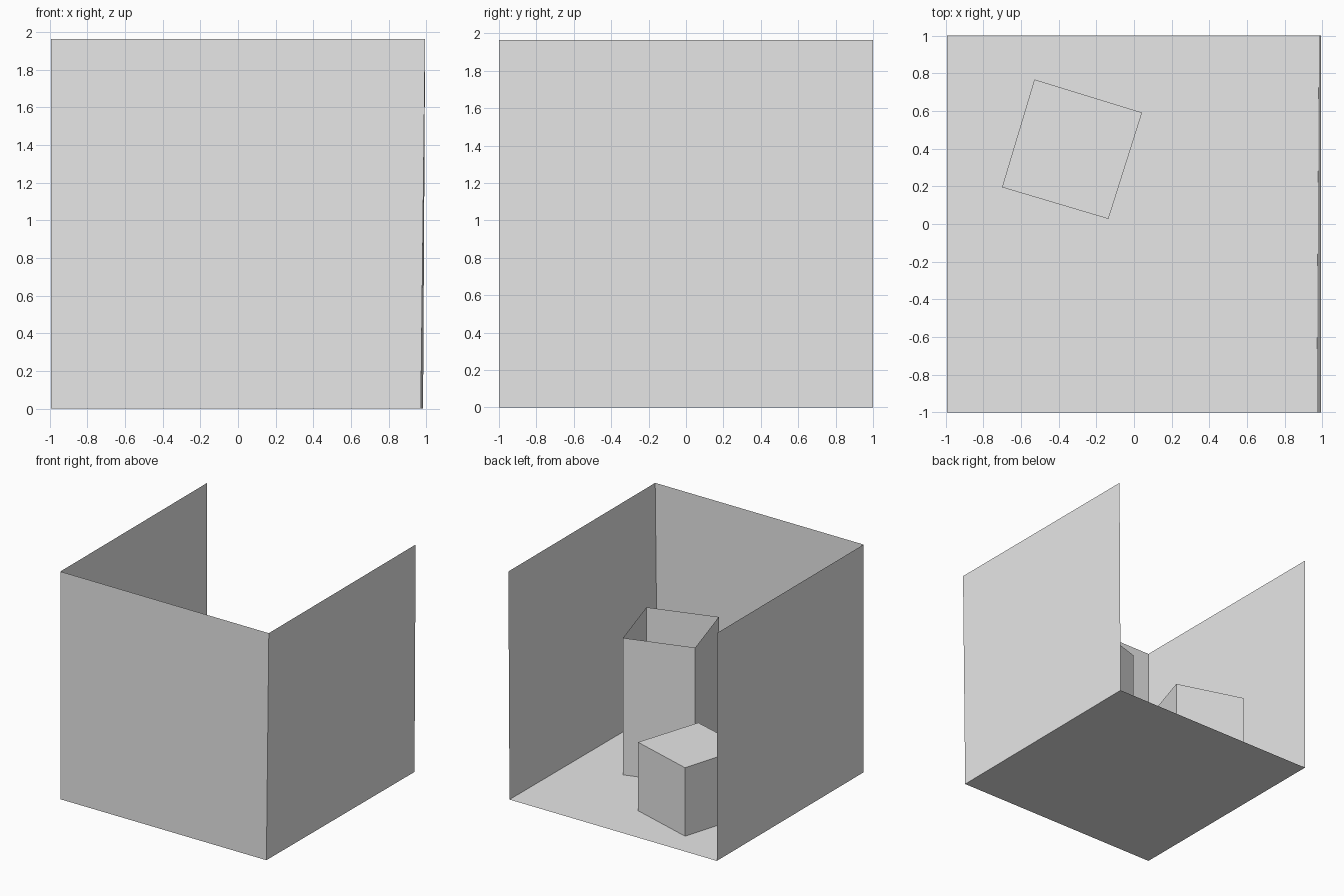
import bpy
import bmesh

if "Cube" in bpy.data.objects:
    bpy.data.objects.remove(bpy.data.objects["Cube"])

W, D, H = 0.994, 1.0, 1.963      # half width, half depth, height of the room

grey = bpy.data.materials.new("plain_grey")
grey.diffuse_color = (0.8, 0.8, 0.8, 1)
grey.use_nodes = True
grey.node_tree.nodes["Principled BSDF"].inputs["Base Color"].default_value = grey.diffuse_color


def finish(name, bm):
    mesh = bpy.data.meshes.new(name)
    bm.to_mesh(mesh)
    bm.free()
    mesh.materials.append(grey)
    obj = bpy.data.objects.new(name, mesh)
    bpy.context.collection.objects.link(obj)
    return obj


def panel(name, *faces):
    """Thin sheet made of one or more flat polygons."""
    bm = bmesh.new()
    for pts in faces:
        bm.faces.new([bm.verts.new(p) for p in pts])
    bmesh.ops.remove_doubles(bm, verts=bm.verts, dist=1e-5)
    return finish(name, bm)


def block(name, outline, height, capped):
    """Upright four-sided sleeve from a counter-clockwise outline, with an optional lid."""
    bm = bmesh.new()
    low = [bm.verts.new((x, y, 0)) for x, y in outline]
    top = [bm.verts.new((x, y, height)) for x, y in outline]
    for i in range(4):
        j = (i + 1) % 4
        bm.faces.new((low[i], low[j], top[j], top[i]))
    if capped:
        bm.faces.new(top)
    return finish(name, bm)


# Room corners; the right wall leans slightly inward at the floor
LF, LB = (-W, -D, 0), (-W, D, 0)
RF, RB = (0.971, -D, 0), (0.983, D, 0)
LFT, LBT, RFT, RBT = (-W, -D, H), (-W, D, H), (W, -D, H), (W, D, H)

panel("floor", (LF, RF, RB, LB))
panel("front_wall", (RF, LF, LFT, RFT))
panel("left_wall", (LF, LB, LBT, LFT))
# The twisted right wall is folded along its diagonal
panel("right_wall", (RB, RF, RFT), (RB, RFT, RBT))

# Two blocks standing in the room; the tall one has an open top
block("short_block", [(-0.529, 0.768), (-0.701, 0.195), (-0.136, 0.027), (0.043, 0.592)],
      0.59, True)
block("tall_block", [(0.519, 0.117), (-0.046, -0.059), (0.129, -0.631), (0.694, -0.452)],
      1.18, False)
